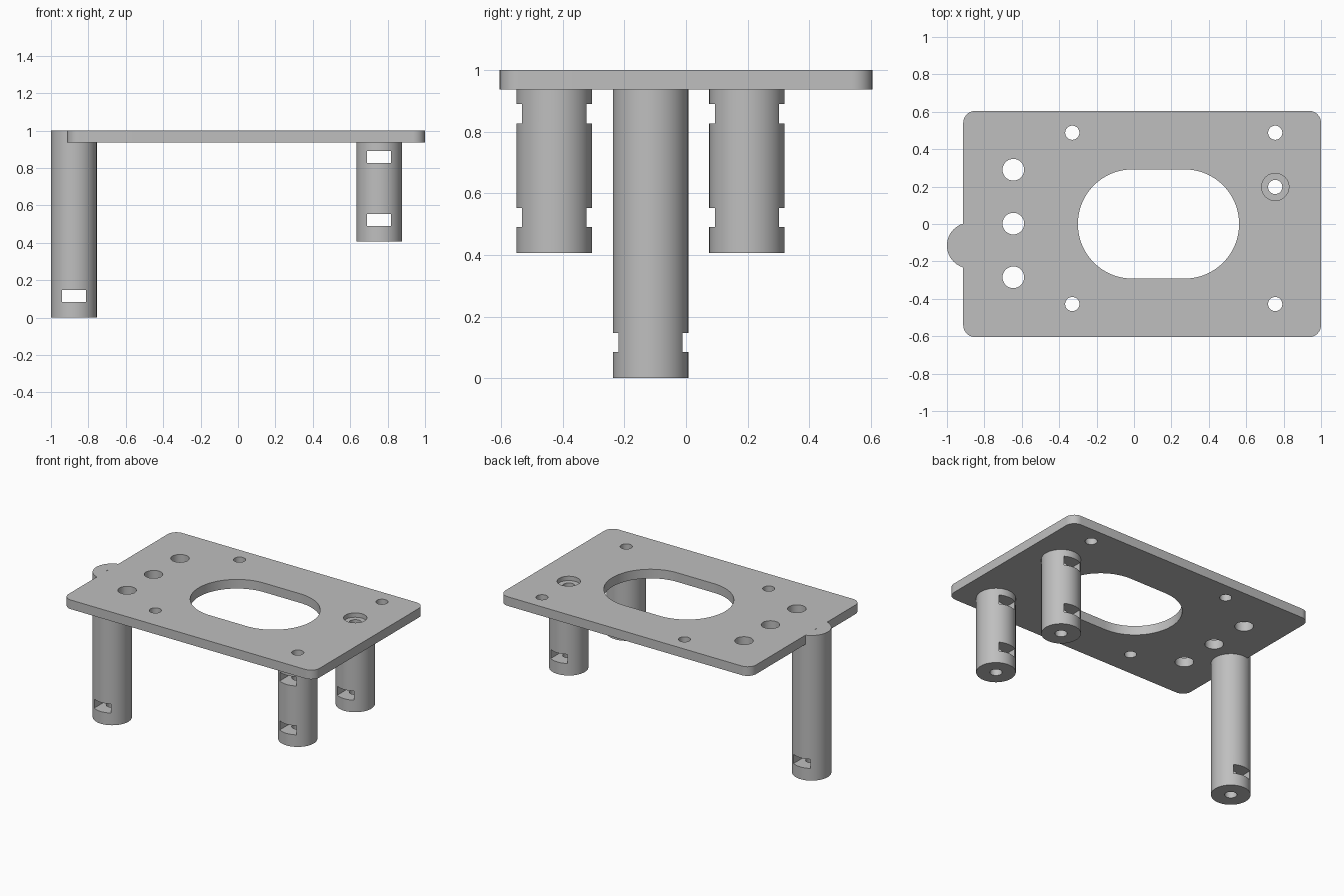
import bpy
import bmesh
import math

cube = bpy.data.objects.get("Cube")
if cube:
    bpy.data.objects.remove(cube, do_unlink=True)

grey = bpy.data.materials.new("plain grey")
grey.use_nodes = True
COLOUR = (0.52, 0.52, 0.52, 1)
grey.diffuse_color = COLOUR
grey.node_tree.nodes["Principled BSDF"].inputs["Base Color"].default_value = COLOUR

PLATE_BOTTOM, PLATE_TOP = 0.937, 1.0
BORE = 0.038
LEG_RADIUS = 0.1225


def prism(name, outline, z0, z1):
    """Extrude a counter-clockwise outline from z0 to z1."""
    bm = bmesh.new()
    base = bm.faces.new([bm.verts.new((x, y, z0)) for x, y in outline])
    top = bmesh.ops.extrude_face_region(bm, geom=[base])["geom"]
    bmesh.ops.translate(bm, vec=(0, 0, z1 - z0),
                        verts=[v for v in top if isinstance(v, bmesh.types.BMVert)])
    bmesh.ops.recalc_face_normals(bm, faces=bm.faces)
    mesh = bpy.data.meshes.new(name)
    bm.to_mesh(mesh)
    bm.free()
    mesh.materials.append(grey)
    obj = bpy.data.objects.new(name, mesh)
    bpy.context.collection.objects.link(obj)
    return obj


def rounded(x0, x1, y0, y1, r, steps=16):
    """Rectangle outline with rounded corners."""
    corners = [(x1 - r, y1 - r), (x0 + r, y1 - r), (x0 + r, y0 + r), (x1 - r, y0 + r)]
    pts = []
    for q, (cx, cy) in enumerate(corners):
        for i in range(steps + 1):
            a = (q + i / steps) * math.pi / 2
            pts.append((cx + r * math.cos(a), cy + r * math.sin(a)))
    return pts


def cylinder(name, x, y, r, z0, z1, sides=64):
    angles = [2 * math.pi * i / sides for i in range(sides)]
    return prism(name, [(x + r * math.cos(a), y + r * math.sin(a)) for a in angles], z0, z1)


def box(name, x0, x1, y0, y1, z0, z1):
    return prism(name, [(x0, y0), (x1, y0), (x1, y1), (x0, y1)], z0, z1)


def combine(target, tool, operation="DIFFERENCE"):
    """Apply a boolean and remove the tool object."""
    tool.hide_render = True
    mod = target.modifiers.new("boolean", "BOOLEAN")
    mod.operation = operation
    mod.solver = "EXACT"
    mod.object = tool
    bpy.context.view_layer.objects.active = target
    bpy.ops.object.modifier_apply(modifier=mod.name)
    bpy.data.objects.remove(tool, do_unlink=True)


def make_leg(name, x, y, z0, z1, slots):
    """Tubular leg with rectangular slots passing front to back."""
    leg = cylinder(name, x, y, LEG_RADIUS, z0, z1)
    combine(leg, cylinder("bore_cutter", x, y, BORE, z0 - 0.1, z1 + 0.1, 32))
    for low in slots:
        combine(leg, box("slot_cutter", x - 0.064, x + 0.064, y - 0.2, y + 0.2,
                         low, low + 0.063))
    return leg


# Plate with rounded corners and a large oblong opening
plate = prism("top_plate", rounded(-0.913, 1.0, -0.605, 0.605, 0.065),
              PLATE_BOTTOM, PLATE_TOP)
combine(plate, prism("opening_cutter", rounded(-0.3, 0.562, -0.292, 0.292, 0.2919, 24),
                     0.8, 1.2))

# Rear leg rises flush with the plate and forms a tab at its edge
rear_leg = make_leg("rear_leg", -0.8775, -0.115, 0, PLATE_TOP, [0.084])
combine(plate, rear_leg, "UNION")

# Short legs hang below the plate
for y in (-0.428, 0.198):
    leg = make_leg("short_leg", 0.755, y, 0.407, PLATE_BOTTOM + 0.01, [0.49, 0.827])
    combine(plate, leg, "UNION")

# Screw holes, cable holes and one countersunk hole
holes = [(x, y, BORE) for x in (-0.33, 0.755) for y in (-0.428, 0.488)]
holes += [(-0.645, y, 0.058) for y in (-0.285, 0.002, 0.29)]
holes += [(0.755, 0.198, BORE)]
for x, y, r in holes:
    combine(plate, cylinder("hole_cutter", x, y, r, 0.9, 1.1, 32))
combine(plate, cylinder("recess_cutter", 0.755, 0.198, 0.073, 0.97, 1.1, 48))

# One solid bracket, smooth on the round walls
plate.name = "mounting_plate_with_legs"
bpy.ops.object.select_all(action="DESELECT")
plate.select_set(True)
bpy.context.view_layer.objects.active = plate
bpy.ops.object.shade_smooth_by_angle(angle=math.radians(30))
